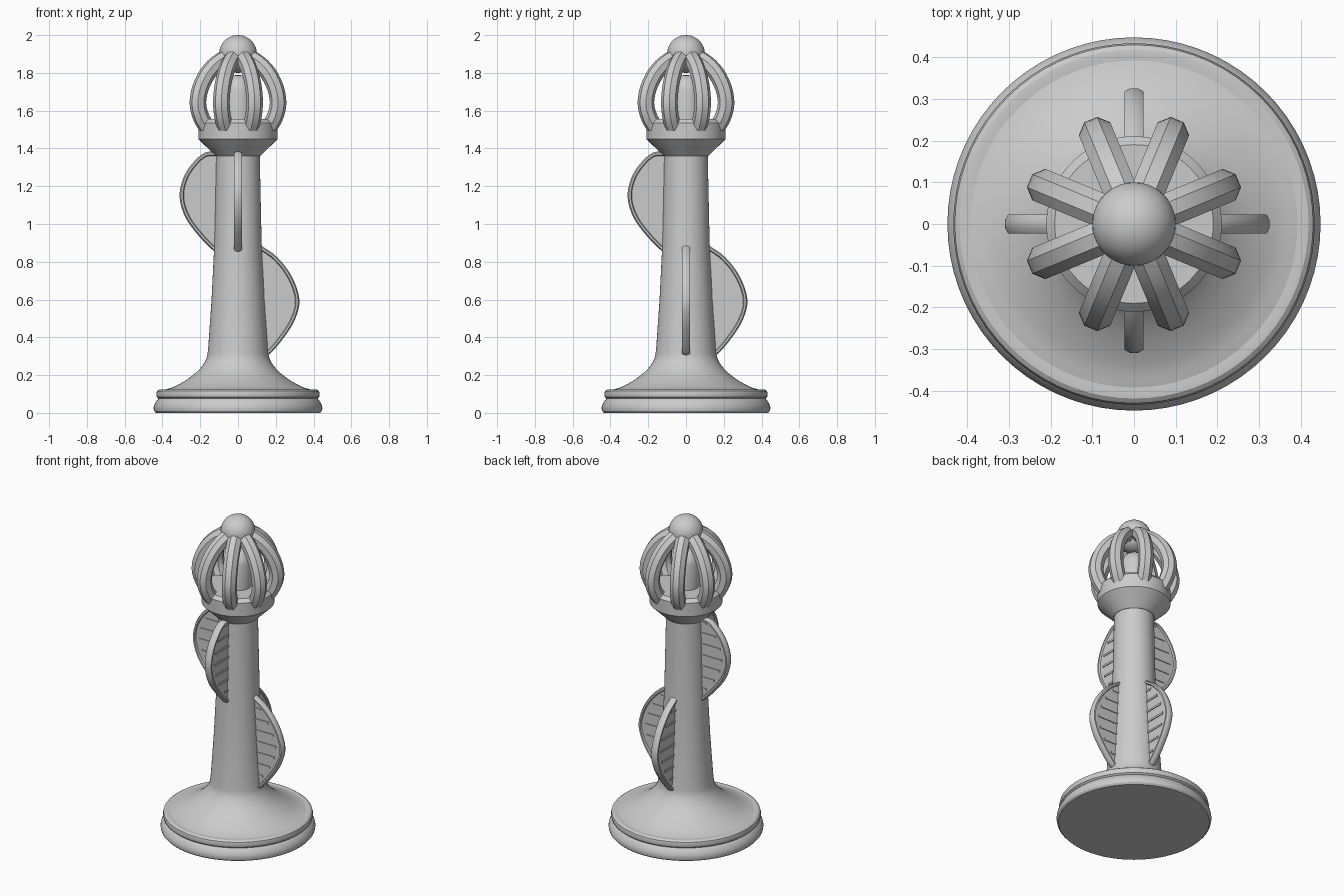
import bpy, bmesh, math
from mathutils import Matrix, Vector

cube = bpy.data.objects.get("Cube")
if cube:
    bpy.data.objects.remove(cube, do_unlink=True)

GREY = 0.6
mat = bpy.data.materials.new("plain grey")
mat.use_nodes = True
mat.diffuse_color = (GREY, GREY, GREY, 1)
bsdf = next(n for n in mat.node_tree.nodes if n.type == 'BSDF_PRINCIPLED')
bsdf.inputs["Base Color"].default_value = (GREY, GREY, GREY, 1)


def finish(bm, name, angle=30):
    bmesh.ops.recalc_face_normals(bm, faces=bm.faces)
    mesh = bpy.data.meshes.new(name)
    bm.to_mesh(mesh)
    bm.free()
    mesh.materials.append(mat)
    obj = bpy.data.objects.new(name, mesh)
    bpy.context.collection.objects.link(obj)
    bpy.ops.object.select_all(action='DESELECT')
    obj.select_set(True)
    bpy.context.view_layer.objects.active = obj
    bpy.ops.object.shade_smooth_by_angle(angle=math.radians(angle))
    return obj


def smooth_path(points, steps=5):
    """Catmull-Rom curve through 2D points."""
    p = [Vector(q) for q in points]
    p = [2 * p[0] - p[1]] + p + [2 * p[-1] - p[-2]]
    out = []
    for i in range(1, len(p) - 2):
        a, b, c, d = p[i - 1:i + 3]
        for s in range(steps):
            t = s / steps
            out.append(b + (c - a) * t / 2 + (a - b * 2.5 + c * 2 - d / 2) * t ** 2
                       + (b * 1.5 - a / 2 - c * 1.5 + d / 2) * t ** 3)
    return out + [p[-2]]


def lathe(name, profile, segments=72):
    """Revolve an (r, z) profile that starts and ends on the axis."""
    bm = bmesh.new()
    verts = [bm.verts.new((r, 0, z)) for r, z in profile]
    edges = [bm.edges.new(pair) for pair in zip(verts, verts[1:])]
    bmesh.ops.spin(bm, geom=verts + edges, cent=(0, 0, 0), axis=(0, 0, 1),
                   angle=math.tau, steps=segments, use_merge=True)
    bmesh.ops.remove_doubles(bm, verts=bm.verts, dist=0.0001)
    return finish(bm, name)


def sweep(bm, path, half_in, half_out, sides=8):
    """Sweep an elliptical section along an (r, z) path in the xz plane."""
    rings = []
    for i, p in enumerate(path):
        tan = (path[min(i + 1, len(path) - 1)] - path[max(i - 1, 0)]).normalized()
        ring = []
        for k in range(sides):
            a = math.tau * (k + 0.5) / sides
            u = half_in * math.cos(a)
            ring.append(bm.verts.new((p.x + tan.y * u, half_out * math.sin(a),
                                      p.y - tan.x * u)))
        rings.append(ring)
    for r0, r1 in zip(rings, rings[1:]):
        for k in range(sides):
            n = (k + 1) % sides
            bm.faces.new((r0[k], r0[n], r1[n], r1[k]))
    bm.faces.new(rings[0])
    bm.faces.new(rings[-1])


def turn(bm, degrees):
    bmesh.ops.rotate(bm, verts=bm.verts, cent=(0, 0, 0),
                     matrix=Matrix.Rotation(math.radians(degrees), 3, 'Z'))


# Stepped round base with two rolled rings
lathe("base", [(0, 0), (.435, 0), (.444, .01), (.447, .025), (.444, .04), (.434, .06),
               (.425, .07), (.42, .075), (.429, .083), (.433, .1), (.429, .115),
               (.418, .123), (.405, .124), (.39, .122), (0, .122)])

# Flared foot running into the tapered column
flare = smooth_path([(.4, .12), (.34, .138), (.265, .18), (.205, .23),
                     (.168, .285), (.158, .34)], 4)
lathe("column", [(0, .1), (.4, .1)] + [tuple(p) for p in flare]
      + [(.14, .6), (.125, .9), (.115, 1.37), (0, 1.37)])

# Collar that carries the cage
lathe("collar", [(0, 1.36), (.118, 1.36), (.21, 1.45), (.21, 1.535), (.19, 1.555), (0, 1.555)])

# Lamp core inside the cage
lathe("lamp_core", [(0, 1.54), (.08, 1.54), (.08, 1.71), (.072, 1.735),
                    (.055, 1.765), (.03, 1.785), (0, 1.79)], 40)

# Ball finial
ball = bmesh.new()
bmesh.ops.create_uvsphere(ball, u_segments=40, v_segments=24, radius=.1,
                          matrix=Matrix.Translation((0, 0, 1.9)))
finish(ball, "ball_finial")

# Eight faceted cage ribs
rib_path = smooth_path([(.18, 1.515), (.213, 1.57), (.23, 1.64), (.215, 1.72),
                        (.175, 1.795), (.12, 1.85), (.05, 1.89)], 3)
for i in range(8):
    bm = bmesh.new()
    sweep(bm, rib_path, .044, .044)
    turn(bm, 22.5 + 45 * i)
    finish(bm, f"cage_rib_{i + 1}")


# Leaf-shaped fins: rounded rim, thin web and horizontal rungs
def fin(label, points, rung_low, degrees):
    path = smooth_path(points, 4)
    bm = bmesh.new()
    sweep(bm, path, .013, .024)
    turn(bm, degrees)
    finish(bm, label + "_fin_rim")

    bm = bmesh.new()
    outline = [(.08, path[0].y)] + [tuple(p) for p in path] + [(.08, path[-1].y)]
    face = bm.faces.new([bm.verts.new((x, -.013, z)) for x, z in outline])
    ext = bmesh.ops.extrude_face_region(bm, geom=[face])
    bmesh.ops.translate(bm, vec=(0, .026, 0),
                        verts=[v for v in ext["geom"] if isinstance(v, bmesh.types.BMVert)])
    turn(bm, degrees)
    finish(bm, label + "_fin_web")

    bm = bmesh.new()
    for k in range(7):
        z = rung_low + .07 * k
        edge = max((a.x + (b.x - a.x) * (z - a.y) / (b.y - a.y)
                    for a, b in zip(path, path[1:]) if (a.y - z) * (b.y - z) < 0), default=.14)
        end = max(edge - .035, .12)
        bmesh.ops.create_cube(bm, size=1, matrix=Matrix.Translation(((.1 + end) / 2, 0, z))
                              @ Matrix.Diagonal((end - .1, .036, .012, 1)))
    turn(bm, degrees)
    finish(bm, label + "_fin_rungs")


upper = [(.11, .855), (.19, .935), (.265, 1.035), (.297, 1.14), (.28, 1.235),
         (.235, 1.31), (.17, 1.367), (.10, 1.368)]
lower = [(.11, .88), (.2, .815), (.275, .715), (.313, .6), (.293, .505),
         (.24, .415), (.16, .32), (.12, .315)]
fin("right_upper", upper, .935, 180)
fin("front_upper", upper, .935, 270)
fin("left_lower", lower, .39, 0)
fin("back_lower", lower, .39, 90)
